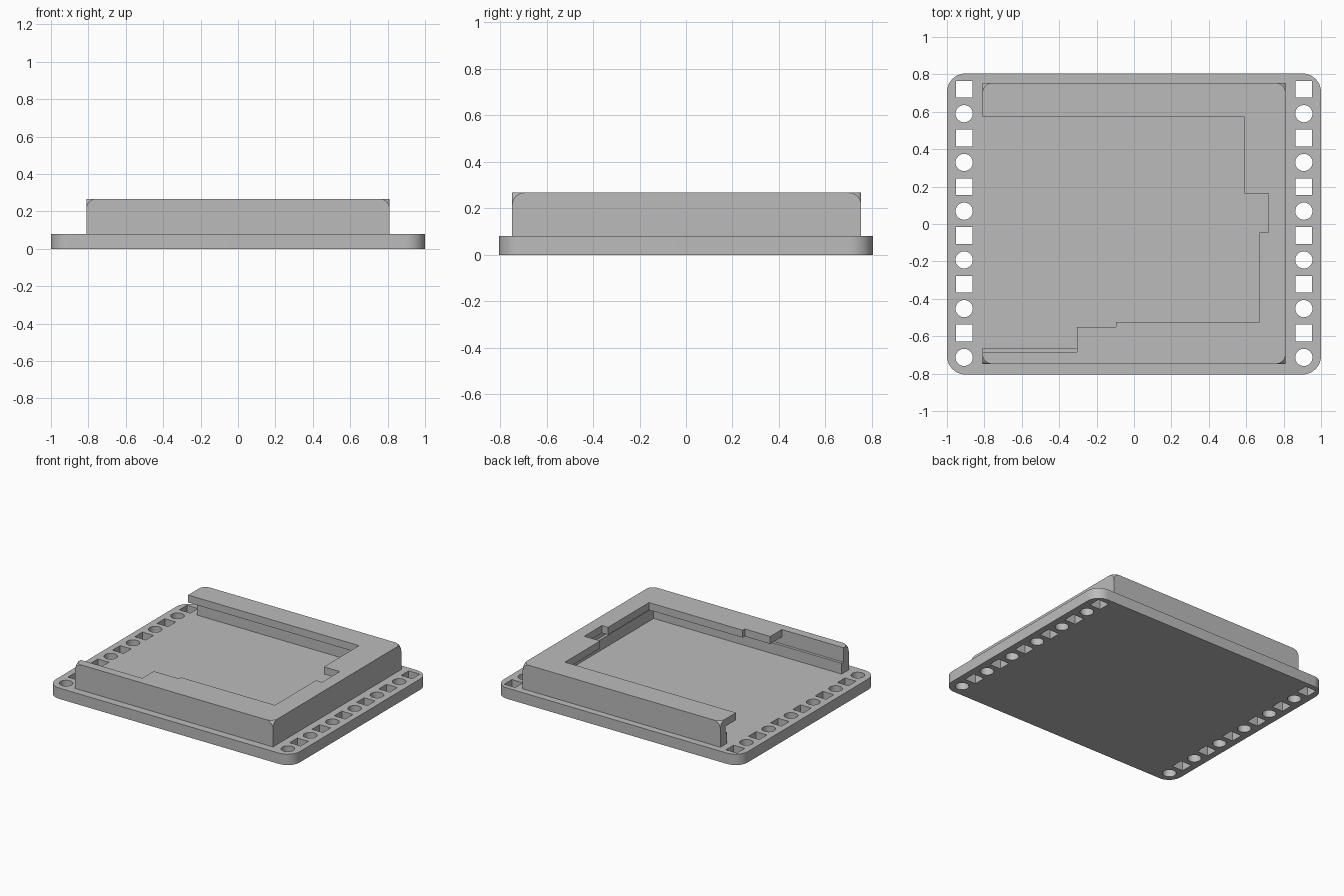
import bpy, bmesh, math
from mathutils import Matrix, Vector

old = bpy.data.objects.get("Cube")
if old:
    bpy.data.objects.remove(old)

grey = bpy.data.materials.new("matte grey")
grey.use_nodes = True
COLOUR = (0.5, 0.5, 0.5, 1)
grey.diffuse_color = COLOUR
grey.node_tree.nodes["Principled BSDF"].inputs["Base Color"].default_value = COLOUR


def finish(name, bm):
    bmesh.ops.recalc_face_normals(bm, faces=bm.faces)
    mesh = bpy.data.meshes.new(name)
    bm.to_mesh(mesh)
    bm.free()
    mesh.materials.append(grey)
    obj = bpy.data.objects.new(name, mesh)
    bpy.context.collection.objects.link(obj)
    return obj


def prism(name, outline, z0, z1):
    bm = bmesh.new()
    face = bm.faces.new([bm.verts.new((x, y, z0)) for x, y in outline])
    top = bmesh.ops.extrude_face_region(bm, geom=[face])["geom"]
    bmesh.ops.translate(bm, vec=(0, 0, z1 - z0),
                        verts=[v for v in top if isinstance(v, bmesh.types.BMVert)])
    return finish(name, bm)


def rect(x0, x1, y0, y1):
    return [(x0, y0), (x1, y0), (x1, y1), (x0, y1)]


def activate(obj):
    bpy.ops.object.select_all(action='DESELECT')
    obj.select_set(True)
    bpy.context.view_layer.objects.active = obj


def cut(obj, cutter):
    cutter.hide_render = True
    mod = obj.modifiers.new("cut", 'BOOLEAN')
    mod.operation, mod.solver, mod.object = 'DIFFERENCE', 'EXACT', cutter
    activate(obj)
    bpy.ops.object.modifier_apply(modifier=mod.name)
    bpy.data.objects.remove(cutter)


PLATE_TOP, SILL, LIP, TOP = 0.08, 0.16, 0.212, 0.267

# Base plate with rounded corners
R = 0.1
outline = []
for i, (sx, sy) in enumerate([(1, 1), (-1, 1), (-1, -1), (1, -1)]):
    for k in range(13):
        a = math.radians(90 * i + 7.5 * k)
        outline.append((sx * (1 - R) + R * math.cos(a), sy * (0.805 - R) + R * math.sin(a)))
base_plate = prism("base_plate", outline, 0, PLATE_TOP)

# Alternating square and round holes along both short ends
bm = bmesh.new()
for side in (-1, 1):
    for i in range(12):
        at = Matrix.Translation((side * 0.908, 0.72 - 0.1303 * i, 0.04))
        if i % 2:
            bmesh.ops.create_cone(bm, cap_ends=True, segments=32, radius1=0.046,
                                  radius2=0.046, depth=0.3, matrix=at)
        else:
            bmesh.ops.create_cube(bm, size=1, matrix=at @ Matrix.Diagonal((0.09, 0.09, 0.3, 1)))
cut(base_plate, finish("hole_cutter", bm))

# Housing block with its four upper corner points rounded off
bm = bmesh.new()
bmesh.ops.create_cube(bm, size=1)
for v in bm.verts:
    v.co = Vector((v.co.x * 1.62, 0.003 + v.co.y * 1.502, TOP if v.co.z > 0 else 0.06))
bmesh.ops.bevel(bm, geom=[v for v in bm.verts if v.co.z > 0.1], offset=0.052,
                offset_type='OFFSET', segments=6, profile=0.5, affect='VERTICES')
housing = finish("housing", bm)

# Pocket for the board, wider slot above it, and stepped opening in the top lip
cut(housing, prism("pocket_cutter", rect(-1.2, 0.73, -0.664, 0.675), 0, SILL + 0.01))
cut(housing, prism("slot_cutter", rect(-1.2, 0.75, -0.685, 0.695), SILL, LIP))
opening = [(-1.2, 0.573), (0.59, 0.573), (0.59, 0.162), (0.72, 0.162), (0.72, -0.045),
           (0.67, -0.045), (0.67, -0.525), (-0.097, -0.525), (-0.097, -0.55),
           (-0.305, -0.55), (-0.305, -0.685), (-1.2, -0.685)]
cut(housing, prism("opening_cutter", opening, LIP - 0.01, 0.4))

for obj in (base_plate, housing):
    activate(obj)
    bpy.ops.object.shade_smooth_by_angle(angle=math.radians(30))
